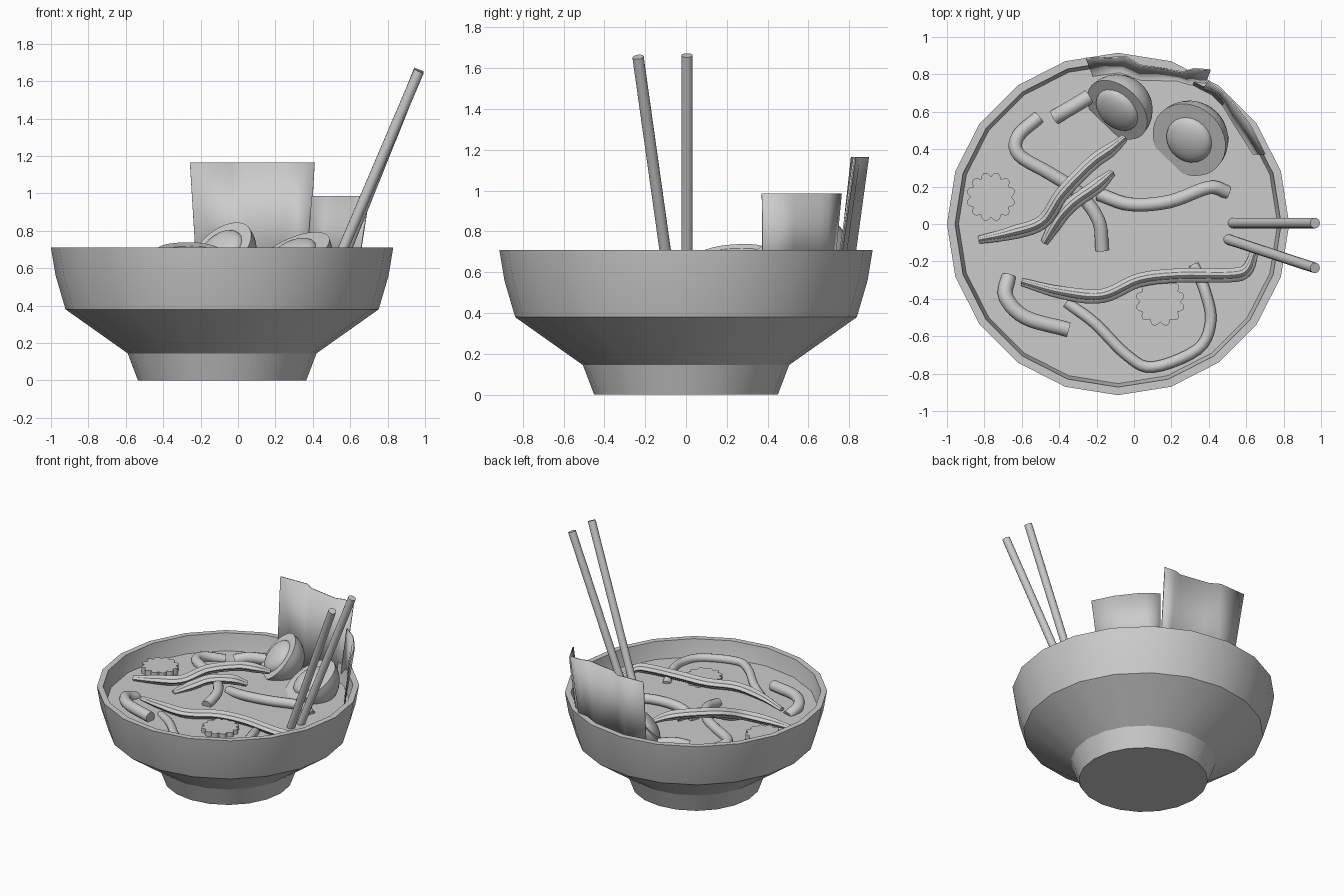
import bpy, bmesh, math
from mathutils import Vector, Matrix

if "Cube" in bpy.data.objects:
    bpy.data.objects.remove(bpy.data.objects["Cube"])

CX, BROTH = -0.085, 0.58


def finish(name, bm, angle=35):
    bmesh.ops.recalc_face_normals(bm, faces=bm.faces)
    me = bpy.data.meshes.new(name)
    bm.to_mesh(me)
    bm.free()
    ob = bpy.data.objects.new(name, me)
    bpy.context.collection.objects.link(ob)
    bpy.ops.object.select_all(action='DESELECT')
    ob.select_set(True)
    bpy.context.view_layer.objects.active = ob
    bpy.ops.object.shade_smooth_by_angle(angle=math.radians(angle))
    return ob


def bridge(bm, a, b):
    n = len(a)
    for i in range(n):
        bm.faces.new((a[i], a[(i + 1) % n], b[(i + 1) % n], b[i]))


def ring(bm, r, z, n, cx=0, cy=0):
    return [bm.verts.new((cx + r * math.cos(math.tau * i / n), cy + r * math.sin(math.tau * i / n), z))
            for i in range(n)]


def smooth_path(pts, steps=5):
    # Catmull-Rom through the control points
    p = [Vector(q) for q in pts]
    p = [2 * p[0] - p[1]] + p + [2 * p[-1] - p[-2]]
    out = []
    for i in range(1, len(p) - 2):
        a, b, c, d = p[i - 1:i + 3]
        for s in range(steps):
            t = s / steps
            out.append(0.5 * (2 * b + (c - a) * t + (2 * a - 5 * b + 4 * c - d) * t * t
                              + (3 * b - a - 3 * c + d) * t ** 3))
    return out + [p[-2]]


def tube(name, pts, r, sides=12, lobes=0.0, taper=1.0, smooth=True):
    path = smooth_path(pts) if smooth else [Vector(q) for q in pts]
    bm, rings, m = bmesh.new(), [], len(path) - 1
    for k, c in enumerate(path):
        d = (path[min(k + 1, m)] - path[max(k - 1, 0)]).normalized()
        side = d.cross(Vector((0, 0, 1))).normalized()
        up = side.cross(d)
        end = min(k, m - k) / m
        w = r * (taper + (1 - taper) * min(1, end * 5))
        row = []
        for i in range(sides):
            t = math.tau * i / sides
            q = w * (1 + lobes * math.cos(4 * t))
            row.append(bm.verts.new(c + side * q * math.cos(t) + up * q * math.sin(t)))
        rings.append(row)
    for a, b in zip(rings, rings[1:]):
        bridge(bm, a, b)
    bm.faces.new(rings[0])
    bm.faces.new(rings[-1])
    return finish(name, bm)


# Bowl: 20-sided shell with foot, flared belly and rim
bm = bmesh.new()
profile = [(0.45, 0), (0.505, 0.145), (0.837, 0.38), (0.89, 0.56), (0.915, 0.71),
           (0.872, 0.71), (0.85, 0.56), (0.79, 0.40), (0.45, 0.17)]
rows = [ring(bm, r, z, 20, CX) for r, z in profile]
for a, b in zip(rows, rows[1:]):
    bridge(bm, a, b)
bm.faces.new(rows[0])
bm.faces.new(rows[-1])
finish("bowl", bm, 25)

# Broth surface
bm = bmesh.new()
bm.faces.new(ring(bm, 0.857, BROTH, 20, CX))
finish("broth", bm)

# Chopsticks
for i, (foot, tip) in enumerate([((0.50, 0.005, 0.50), (0.968, 0.005, 1.663)),
                                 ((0.475, -0.073, 0.50), (0.968, -0.235, 1.655))]):
    tube(f"chopstick_{i + 1}", [foot, tip], 0.028, 14, smooth=False)

# Seaweed sheets: wavy strips leaning on the rim
def sheet(name, top, bottom, z_top):
    bm = bmesh.new()
    a = [bm.verts.new((x, y, z_top)) for x, y in top]
    b = [bm.verts.new((x, y, BROTH - 0.02)) for x, y in bottom]
    for i in range(len(a) - 1):
        bm.faces.new((a[i], a[i + 1], b[i + 1], b[i]))
    ob = finish(name, bm)
    mod = ob.modifiers.new("thickness", 'SOLIDIFY')
    mod.thickness, mod.offset = 0.008, 0


sheet("seaweed_large",
      [(-0.257, 0.885), (-0.04, 0.893), (0.03, 0.85), (0.26, 0.812), (0.32, 0.83), (0.41, 0.823)],
      [(-0.22, 0.79), (-0.075, 0.81), (0.03, 0.77), (0.235, 0.765), (0.30, 0.745), (0.375, 0.735)], 1.165)
sheet("seaweed_small",
      [(0.395, 0.76), (0.48, 0.70), (0.52, 0.66), (0.62, 0.53), (0.70, 0.373)],
      [(0.365, 0.72), (0.44, 0.685), (0.465, 0.65), (0.54, 0.525), (0.635, 0.375)], 0.985)

# Egg halves: hemisphere with flat cut face, plus a domed yolk
def egg(i, centre, r, tilt, yolk_r):
    n = Vector((-0.69 * math.sin(tilt), -0.72 * math.sin(tilt), math.cos(tilt)))
    place = Matrix.Translation(centre) @ n.to_track_quat('Z', 'Y').to_matrix().to_4x4()
    bm = bmesh.new()
    bmesh.ops.create_uvsphere(bm, u_segments=32, v_segments=16, radius=r)
    cut = bmesh.ops.bisect_plane(bm, geom=bm.verts[:] + bm.edges[:] + bm.faces[:], dist=1e-4,
                                 plane_co=(0, 0, 0), plane_no=(0, 0, 1), clear_outer=True)
    bmesh.ops.holes_fill(bm, edges=[e for e in bm.edges if e.is_boundary])
    bm.transform(place)
    finish(f"egg_white_{i}", bm)
    bm = bmesh.new()
    bmesh.ops.create_uvsphere(bm, u_segments=24, v_segments=12, radius=yolk_r)
    bm.transform(place @ Matrix.Diagonal((1, 1, 0.4, 1)))
    finish(f"egg_yolk_{i}", bm)


egg(1, (-0.09, 0.61, 0.70), 0.19, math.radians(50), 0.13)
egg(2, (0.295, 0.45, 0.68), 0.21, math.radians(33), 0.13)

# Scalloped fish cake slices
for i, (x, y, z) in enumerate([(-0.765, 0.145, 0.63), (0.14, -0.415, 0.615)]):
    bm = bmesh.new()
    n, lobes = 96, 12
    rows = []
    for h in (BROTH - 0.03, z):
        row = ring(bm, 1, h, n)
        for k, v in enumerate(row):
            r = 0.108 + 0.024 * abs(math.sin(math.pi * lobes * k / n))
            v.co.x, v.co.y = x + v.co.x * r, y + v.co.y * r
        rows.append(row)
    bridge(bm, *rows)
    bm.faces.new(rows[0])
    bm.faces.new(rows[1])
    finish(f"fish_cake_{i + 1}", bm)

# Round noodles
noodles = [
    (0.036, [(-0.51, 0.57, 0.58), (-0.62, 0.47, 0.61), (-0.615, 0.37, 0.62), (-0.45, 0.27, 0.62),
             (-0.30, 0.17, 0.62), (-0.19, 0.02, 0.62), (-0.17, -0.14, 0.59)]),
    (0.04, [(-0.425, 0.57, 0.60), (-0.34, 0.62, 0.62), (-0.24, 0.68, 0.61)]),
    (0.036, [(-0.19, 0.16, 0.58), (-0.02, 0.105, 0.61), (0.19, 0.12, 0.62), (0.40, 0.195, 0.61), (0.50, 0.17, 0.575)]),
    (0.04, [(-0.67, -0.28, 0.57), (-0.685, -0.39, 0.61), (-0.58, -0.50, 0.62), (-0.35, -0.565, 0.61)]),
    (0.03, [(-0.36, -0.42, 0.57), (-0.21, -0.53, 0.59), (-0.04, -0.70, 0.60), (0.10, -0.765, 0.60),
            (0.34, -0.67, 0.60), (0.41, -0.52, 0.60), (0.38, -0.36, 0.60), (0.32, -0.22, 0.57)])]
for i, (r, pts) in enumerate(noodles):
    tube(f"noodle_{i + 1}", pts, r)

# Ridged, tapered vegetable strips lying over the noodles
strips = [
    [(-0.83, -0.085, 0.60), (-0.66, -0.05, 0.62), (-0.49, 0.01, 0.64), (-0.385, 0.16, 0.69),
     (-0.23, 0.32, 0.70), (-0.12, 0.40, 0.68), (-0.05, 0.46, 0.65)],
    [(-0.48, -0.10, 0.59), (-0.40, 0.03, 0.62), (-0.32, 0.115, 0.65), (-0.20, 0.20, 0.65), (-0.115, 0.275, 0.61)],
    [(-0.60, -0.31, 0.59), (-0.395, -0.365, 0.61), (-0.17, -0.385, 0.62), (0.03, -0.30, 0.63),
     (0.25, -0.275, 0.635), (0.50, -0.275, 0.62), (0.60, -0.25, 0.61), (0.645, -0.15, 0.58)]]
for i, pts in enumerate(strips):
    tube(f"vegetable_strip_{i + 1}", pts, 0.031, 16, lobes=0.22, taper=0.55)
